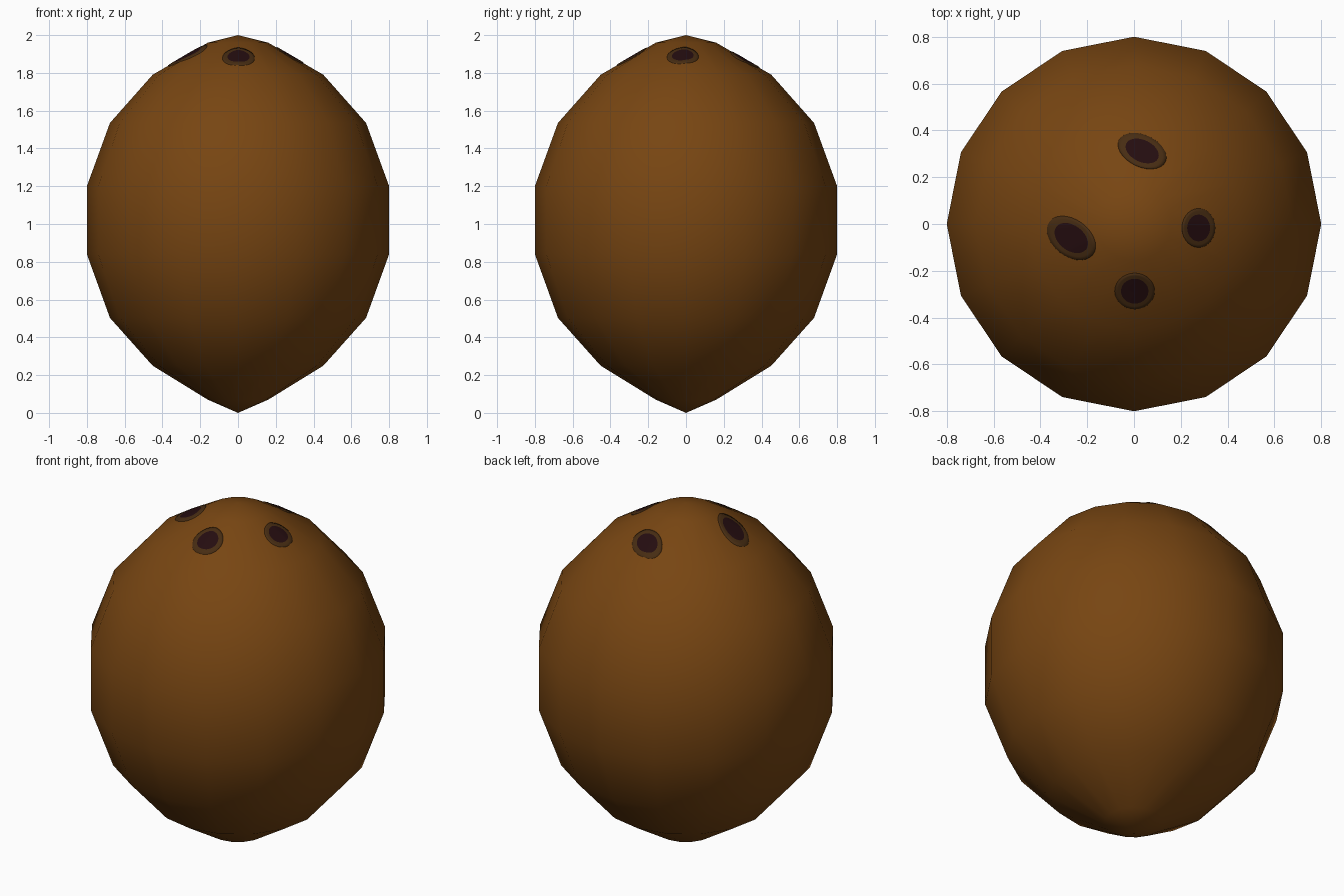
import bpy, bmesh, math

if "Cube" in bpy.data.objects:
    bpy.data.objects.remove(bpy.data.objects["Cube"])

SIDES = 16
PROFILE = [(0, 0), (0.16, 0.07), (0.452, 0.25), (0.678, 0.503), (0.8, 0.84),
           (0.8, 1.2), (0.678, 1.535), (0.452, 1.79), (0.16, 1.96), (0, 2.0)]


def material(name, colour):
    m = bpy.data.materials.new(name)
    m.diffuse_color = (*colour, 1)
    m.use_nodes = True
    m.node_tree.nodes["Principled BSDF"].inputs["Base Color"].default_value = m.diffuse_color
    return m


husk = material("brown husk", (0.185, 0.06, 0.006))
rim = material("dark olive rim", (0.062, 0.025, 0.006))
pit = material("black brown pit", (0.018, 0.004, 0.005))


def add_object(name, bm, mats):
    for f in bm.faces:
        f.smooth = True
    mesh = bpy.data.meshes.new(name)
    bm.to_mesh(mesh)
    bm.free()
    for m in mats:
        mesh.materials.append(m)
    ob = bpy.data.objects.new(name, mesh)
    bpy.context.collection.objects.link(ob)
    return ob


def ring_point(r, i):
    a = 2 * math.pi * i / SIDES
    return r * math.cos(a), r * math.sin(a)


def bridge(bm, lower, upper):
    n = len(lower)
    return [bm.faces.new((lower[i], lower[(i + 1) % n], upper[(i + 1) % n], upper[i]))
            for i in range(n)]


def fan(bm, ring, tip, flip=False):
    n = len(ring)
    faces = []
    for i in range(n):
        tri = (ring[i], ring[(i + 1) % n], tip)
        faces.append(bm.faces.new(tri[::-1] if flip else tri))
    return faces


# Shell: turned profile with pointed ends
bm = bmesh.new()
rings = [[bm.verts.new((*ring_point(r, i), z)) for i in range(SIDES)]
         for r, z in PROFILE[1:-1]]
for a, b in zip(rings, rings[1:]):
    bridge(bm, a, b)
fan(bm, rings[0], bm.verts.new((0, 0, PROFILE[0][1])), flip=True)
fan(bm, rings[-1], bm.verts.new((0, 0, PROFILE[-1][1])))
add_object("shell", bm, [husk])


def top_height(x, y):
    """Height of the faceted upper shell above a point."""
    r = max(x * math.cos(t) + y * math.sin(t)
            for t in ((i + 0.5) * 2 * math.pi / SIDES for i in range(SIDES)))
    r /= math.cos(math.pi / SIDES)
    for (r1, z1), (r0, z0) in zip(PROFILE[6:], PROFILE[7:]):
        if r0 <= r <= r1:
            return z0 + (z1 - z0) * (r - r0) / (r1 - r0)


# Germination pores: thin oval plates following the shell
def pore(name, cx, cy, a, b, degrees, n=28):
    bm = bmesh.new()
    t = math.radians(degrees)

    def point(k, ang, lift):
        u, v = k * a * math.cos(ang), k * b * math.sin(ang)
        x = cx + u * math.cos(t) - v * math.sin(t)
        y = cy + u * math.sin(t) + v * math.cos(t)
        return bm.verts.new((x, y, top_height(x, y) + lift))

    steps = [(1.01, -0.002), (1, 0.004), (0.85, 0.005), (0.69, 0.005), (0.45, 0.005), (0.2, 0.005)]
    loops = [[point(k, 2 * math.pi * i / n, lift) for i in range(n)] for k, lift in steps]
    for j, (p, q) in enumerate(zip(loops, loops[1:])):
        for f in bridge(bm, p, q):
            f.material_index = 0 if j < 3 else 1
    for f in fan(bm, loops[-1], point(0, 0, 0.005)):
        f.material_index = 1
    add_object(name, bm, [rim, pit])


pore("back_pore", 0.035, 0.312, 0.109, 0.068, -25)
pore("left_pore", -0.268, -0.06, 0.116, 0.078, -37)
pore("right_pore", 0.276, -0.017, 0.071, 0.083, 0)
pore("front_pore", 0.003, -0.287, 0.085, 0.077, 0)
